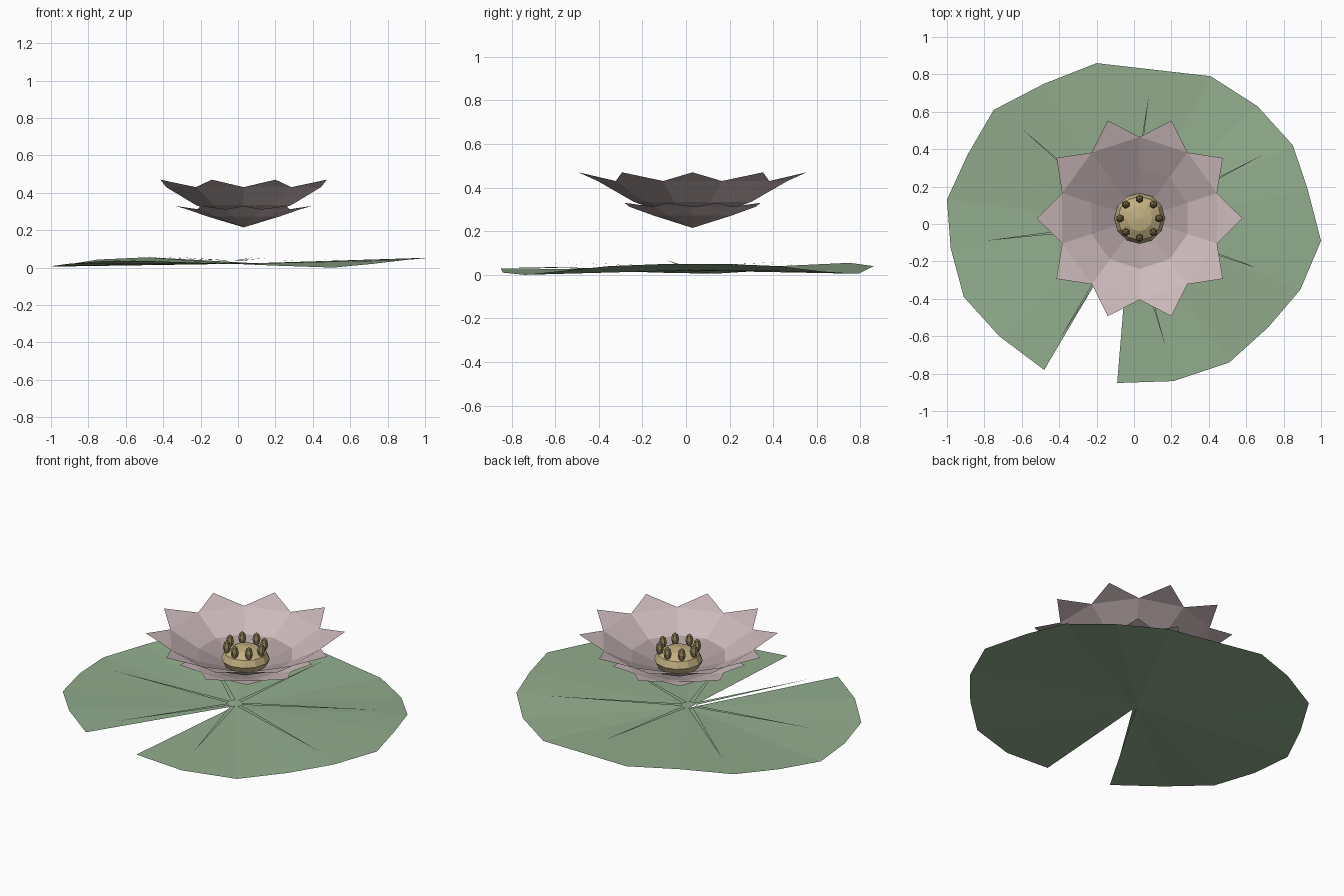
import bpy, bmesh
from math import cos, sin, radians
from mathutils import Vector, Matrix

if "Cube" in bpy.data.objects:
    bpy.data.objects.remove(bpy.data.objects["Cube"])


def material(name, rgb):
    mat = bpy.data.materials.new(name)
    mat.use_nodes = True
    color = (*rgb, 1)
    mat.diffuse_color = color
    mat.node_tree.nodes["Principled BSDF"].inputs["Base Color"].default_value = color
    return mat


leaf_green = material("leaf green", (0.29, 0.42, 0.27))
petal_pink = material("petal pink", (0.61, 0.49, 0.50))
inner_pink = material("dusky inner pink", (0.43, 0.34, 0.35))
seed_yellow = material("seed yellow", (0.54, 0.43, 0.22))
stamen_ochre = material("stamen ochre", (0.31, 0.24, 0.11))


def build(name, bm, *mats):
    mesh = bpy.data.meshes.new(name)
    bm.to_mesh(mesh)
    bm.free()
    for mat in mats:
        mesh.materials.append(mat)
    obj = bpy.data.objects.new(name, mesh)
    bpy.context.collection.objects.link(obj)
    return obj


# Lily pad: a wavy fan around the bottom of the notch
hub = Vector((-0.02, 0, 0.02))
outline = [
    (-.09, -.85, .03), (.21, -.84, .01), (.51, -.74, 0), (.72, -.55, .02),
    (.89, -.35, .04), (1, -.09, .05), (.93, .18, .05), (.85, .42, .04),
    (.66, .63, .015), (.41, .79, .005), (-.2, .86, .04), (-.48, .75, .055),
    (-.75, .61, .043), (-.89, .37, .02), (-1, .13, .005), (-.98, -.13, .01),
    (-.91, -.39, .02), (-.72, -.6, .035), (-.48, -.78, .035)]
bm = bmesh.new()
centre = bm.verts.new(hub)
rim = [bm.verts.new(p) for p in outline]
for a, b in zip(rim, rim[1:]):
    bm.faces.new((centre, a, b))
build("lily_pad", bm, leaf_green)

# Leaf veins: thin slivers just above the pad
tips = [(.69, .37), (.08, .69), (-.6, .51), (-.8, -.09),
        (-.4, -.62), (.17, -.66), (.73, -.26)]
bm = bmesh.new()
for x, y in tips:
    tip = Vector((x, y, 0.055 - 0.015 * x))
    along = (tip - hub).normalized()
    side = Vector((-along.y, along.x, 0)) * 0.014
    base = hub + along * 0.04 + Vector((0, 0, 0.015))
    bm.faces.new([bm.verts.new(p) for p in (base - side, tip, base + side)])
build("leaf_veins", bm, leaf_green)

# Flower: two faceted bowls, each with ten pointed petals
flower = Vector((0.03, 0.03, 0))


def polar(radius, degrees, z):
    a = radians(degrees)
    return flower + Vector((radius * cos(a), radius * sin(a), z))


def petal_bowl(name, scale, turn, base_z, ring_z, valley_z, tip_z):
    bm = bmesh.new()
    bottom = bm.verts.new(polar(0, 0, base_z))
    angles = [turn + 36 * i for i in range(10)]
    ring = [bm.verts.new(polar(.27 * scale, a - 18, ring_z)) for a in angles]
    valley = [bm.verts.new(polar(.435 * scale, a - 18, valley_z)) for a in angles]
    for i, a in enumerate(angles):
        j = (i + 1) % 10
        tip = bm.verts.new(polar(.55 * scale, a, tip_z))
        bm.faces.new((bottom, ring[i], ring[j])).material_index = 1
        bm.faces.new((ring[i], valley[i], valley[j], ring[j]))
        bm.faces.new((valley[i], tip, valley[j]))
    build(name, bm, petal_pink, inner_pink)


petal_bowl("upper_petals", 1, 0, .235, .335, .43, .47)
petal_bowl("lower_petals", .7, 18, .215, .272, .312, .33)


# Seed head with a ring of stamens
def ellipsoid(bm, at, width, height, segments, rings):
    matrix = Matrix.Translation(at) @ Matrix.Diagonal((width, width, height, 1))
    bmesh.ops.create_uvsphere(bm, u_segments=segments, v_segments=rings,
                              radius=1, matrix=matrix)


bm = bmesh.new()
ellipsoid(bm, polar(0, 0, .315), .135, .075, 12, 6)
build("seed_head", bm, seed_yellow)

bm = bmesh.new()
for i in range(8):
    ellipsoid(bm, polar(.105, 45 * i, .39), .022, .04, 6, 4)
build("stamens", bm, stamen_ochre)
